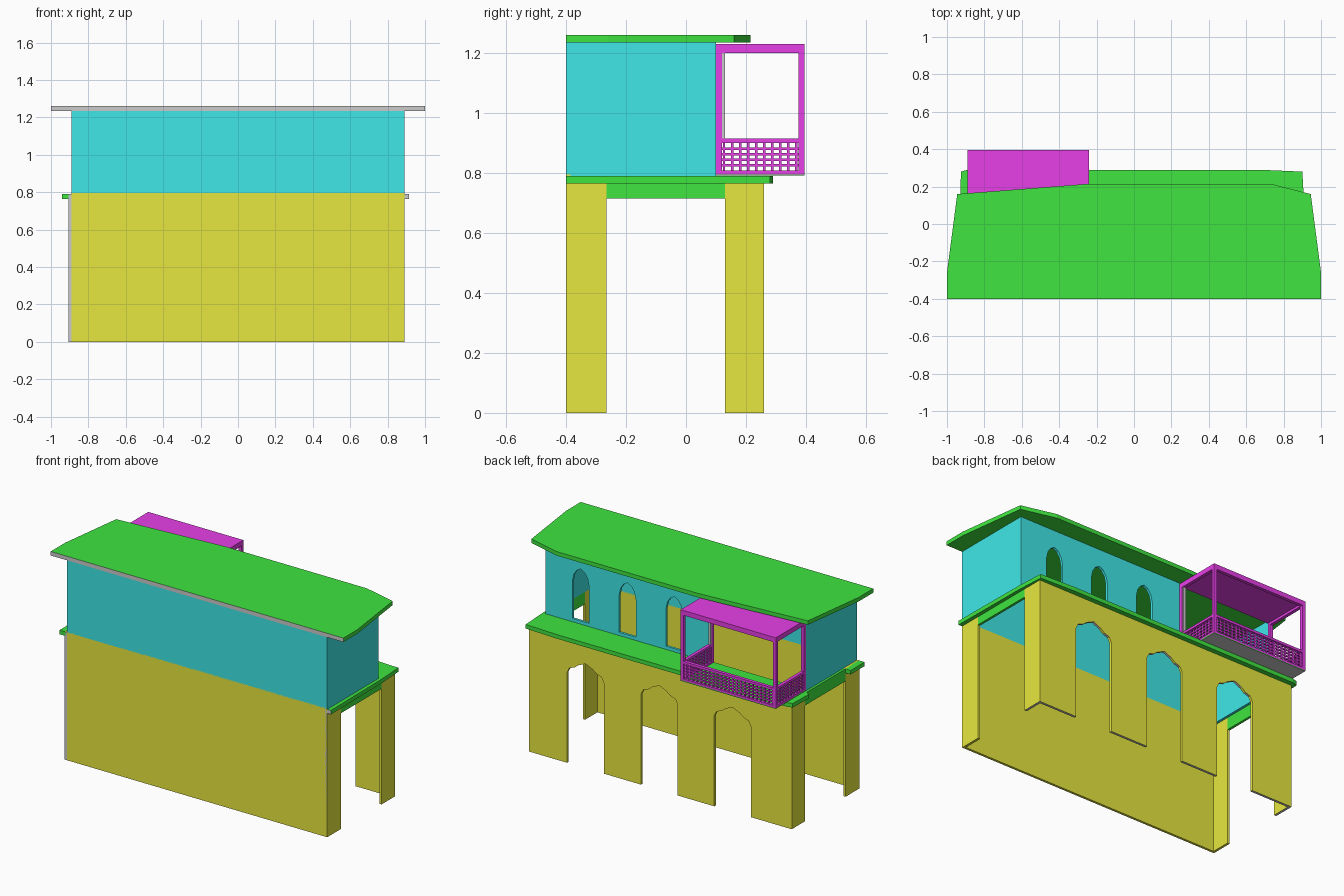
import bpy, bmesh
from mathutils import Vector

if "Cube" in bpy.data.objects:
    bpy.data.objects.remove(bpy.data.objects["Cube"])

COLORS = {"yellow": (0.8, 0.8, 0.05, 1), "cyan": (0.05, 0.8, 0.8, 1),
          "green": (0.05, 0.78, 0.05, 1), "magenta": (0.8, 0.05, 0.8, 1)}
MATS = {}
for key, rgba in COLORS.items():
    MATS[key] = bpy.data.materials.new(key)
    MATS[key].diffuse_color = rgba
T = 0.015  # wall thickness


def finish(name, bm, color, grey=None):
    """Make an object; faces pointing along 'grey' stay unpainted."""
    bmesh.ops.recalc_face_normals(bm, faces=bm.faces[:])
    me = bpy.data.meshes.new(name)
    if color:
        me.materials.append(MATS[color])
        if grey:
            me.materials.append(None)
            for f in bm.faces:
                f.normal_update()
                if f.normal.dot(Vector(grey)) > 0.9:
                    f.material_index = 1
    bm.to_mesh(me)
    bm.free()
    ob = bpy.data.objects.new(name, me)
    bpy.context.collection.objects.link(ob)
    return ob


def add_box(bm, lo, hi):
    verts = bmesh.ops.create_cube(bm, size=1)["verts"]
    for v in verts:
        v.co = [(a + b) / 2 + c * (b - a) for a, b, c in zip(lo, hi, v.co)]


def box(name, lo, hi, color, grey=None):
    bm = bmesh.new()
    add_box(bm, lo, hi)
    return finish(name, bm, color, grey)


def sheet(name, loops, place, depth, color, grey=None):
    """Fill 2D outlines (extra loops are holes) and extrude them by depth."""
    bm = bmesh.new()
    for loop in loops:
        vs = [bm.verts.new(place(*p)) for p in loop]
        for a, b in zip(vs, vs[1:] + vs[:1]):
            bm.edges.new((a, b))
    bmesh.ops.triangle_fill(bm, edges=bm.edges[:], use_beauty=True, use_dissolve=False)
    ext = bmesh.ops.extrude_face_region(bm, geom=bm.faces[:], use_keep_orig=True)
    moved = [g for g in ext["geom"] if isinstance(g, bmesh.types.BMVert)]
    bmesh.ops.translate(bm, verts=moved, vec=depth)
    return finish(name, bm, color, grey)


def arch(cx, half):
    """Mirror half an arch (dx, z) from right foot to apex, giving right-to-left points."""
    return [(cx + x, z) for x, z in half] + [(cx - x, z) for x, z in reversed(half) if x > 0]


# lower storey: plain front wall and back wall with three arches
box("lower_front_wall", (-0.89, -0.4, 0), (0.89, -0.4 + T, 0.795), "yellow")
arch_half = [(0.125, 0), (0.125, 0.56), (0.11, 0.59), (0.075, 0.602), (0.05, 0.622), (0, 0.645)]
outline = [(-0.89, 0), (-0.89, 0.765), (0.89, 0.765), (0.89, 0)]
for cx in (0.505, 0, -0.5):
    outline += arch(cx, arch_half)
sheet("lower_back_wall", [outline], lambda x, z: (x, 0.26, z), (0, -T, 0), "yellow", (0, 0, -1))

# lower storey: end wall piers and lintels over the side openings
for side, x0, x1 in (("left", -0.905, -0.89), ("right", 0.89 - T, 0.89)):
    box(side + "_front_pier", (x0, -0.4, 0), (x1, -0.265, 0.79), "yellow", (0, -1, 0))
    box(side + "_back_pier", (x0, 0.13, 0), (x1, 0.26, 0.765), "yellow", (0, 0, -1))
    box(side + "_lintel", (x0, -0.265, 0.715), (x1, 0.13, 0.79), "green")

# floor ledge: back walkway, right strip and left front stub
flat = lambda z: (lambda x, y: (x, y, z))
sheet("back_ledge", [[(-0.93, 0.13), (-0.925, 0.28), (-0.89, 0.29), (0.67, 0.29),
                      (0.9, 0.28), (0.91, 0.1), (-0.89, 0.1)]],
      flat(0.765), (0, 0, 0.025), "green")
sheet("right_ledge", [[(0.885, -0.4), (0.915, -0.4), (0.91, 0.1), (0.885, 0.1)]],
      flat(0.765), (0, 0, 0.025), "green", (0, -1, 0))
box("left_ledge", (-0.94, -0.4, 0.765), (-0.9, -0.265, 0.79), "green")

# upper storey walls; the back wall stops at the balcony
box("upper_front_wall", (-0.89, -0.4, 0.79), (0.89, -0.4 + T, 1.235), "cyan")
for side, x0 in (("left", -0.89), ("right", 0.89 - T)):
    box("upper_%s_wall" % side, (x0, -0.4, 0.79), (x0 + T, 0.1, 1.235), "cyan")
window_half = [(0.057, 0.81), (0.057, 1.04), (0.047, 1.085), (0.027, 1.115), (0, 1.13)]
loops = [[(-0.24, 0.79), (0.89, 0.79), (0.89, 1.235), (-0.24, 1.235)]]
loops += [arch(cx, window_half) for cx in (0.65, 0.33, 0.01)]
sheet("upper_back_wall", loops, lambda x, z: (x, 0.1, z), (0, -T, 0), "cyan")

# roof slab
sheet("roof", [[(-1, -0.4), (1, -0.4), (1, -0.26), (0.945, 0.16), (0.73, 0.215),
                (-0.24, 0.215), (-0.945, 0.16), (-1, -0.26)]],
      flat(1.235), (0, 0, 0.025), "green", (0, -1, 0))

# balcony frame: posts, top beams, handrails and bottom rails
X0, X1, Y0, Y1, W = -0.89, -0.24, 0.1, 0.395, 0.02
bm = bmesh.new()
for x in (X0, X1 - W):
    add_box(bm, (x, Y1 - W, 0.795), (x + W, Y1, 1.23))
    add_box(bm, (x, Y0, 0.795), (x + W, Y0 + W, 1.23))
for z0, z1 in ((1.2, 1.23), (0.9, 0.915), (0.795, 0.808)):
    add_box(bm, (X0, Y1 - W, z0), (X1, Y1, z1))
    for x in (X0, X1 - W):
        add_box(bm, (x, Y0, z0), (x + W, Y1, z1))
finish("balcony_frame", bm, "magenta")
box("balcony_wall_post", (X1 - W, Y0 + W, 0.915), (X1 - 0.005, Y0 + 0.03, 1.2), None)
box("balcony_roof", (X0, Y0, 1.215), (X1, Y1, 1.23), "magenta")
box("balcony_floor", (X0, Y0, 0.791), (X1, Y1, 0.798), "green", (0, 0, -1))

# balcony lattice on the back and both sides
bm = bmesh.new()
B = 0.004
rows = [0.808 + 0.0184 * i for i in range(1, 5)]
for i in range(1, 24):
    x = X0 + (X1 - X0) * i / 24
    add_box(bm, (x - B, Y1 - 0.014, 0.8), (x + B, Y1 - 0.006, 0.905))
for z in rows:
    add_box(bm, (X0, Y1 - 0.014, z - B), (X1, Y1 - 0.006, z + B))
for xc in (X0 + 0.01, X1 - 0.01):
    for i in range(1, 11):
        y = Y0 + (Y1 - Y0) * i / 11
        add_box(bm, (xc - B, y - B, 0.8), (xc + B, y + B, 0.905))
    for z in rows:
        add_box(bm, (xc - B, Y0, z - B), (xc + B, Y1, z + B))
finish("balcony_lattice", bm, "magenta")

for m in bpy.data.materials:
    if m.users and not m.is_grease_pencil:
        m.use_nodes = True
        m.node_tree.nodes["Principled BSDF"].inputs["Base Color"].default_value = m.diffuse_color
